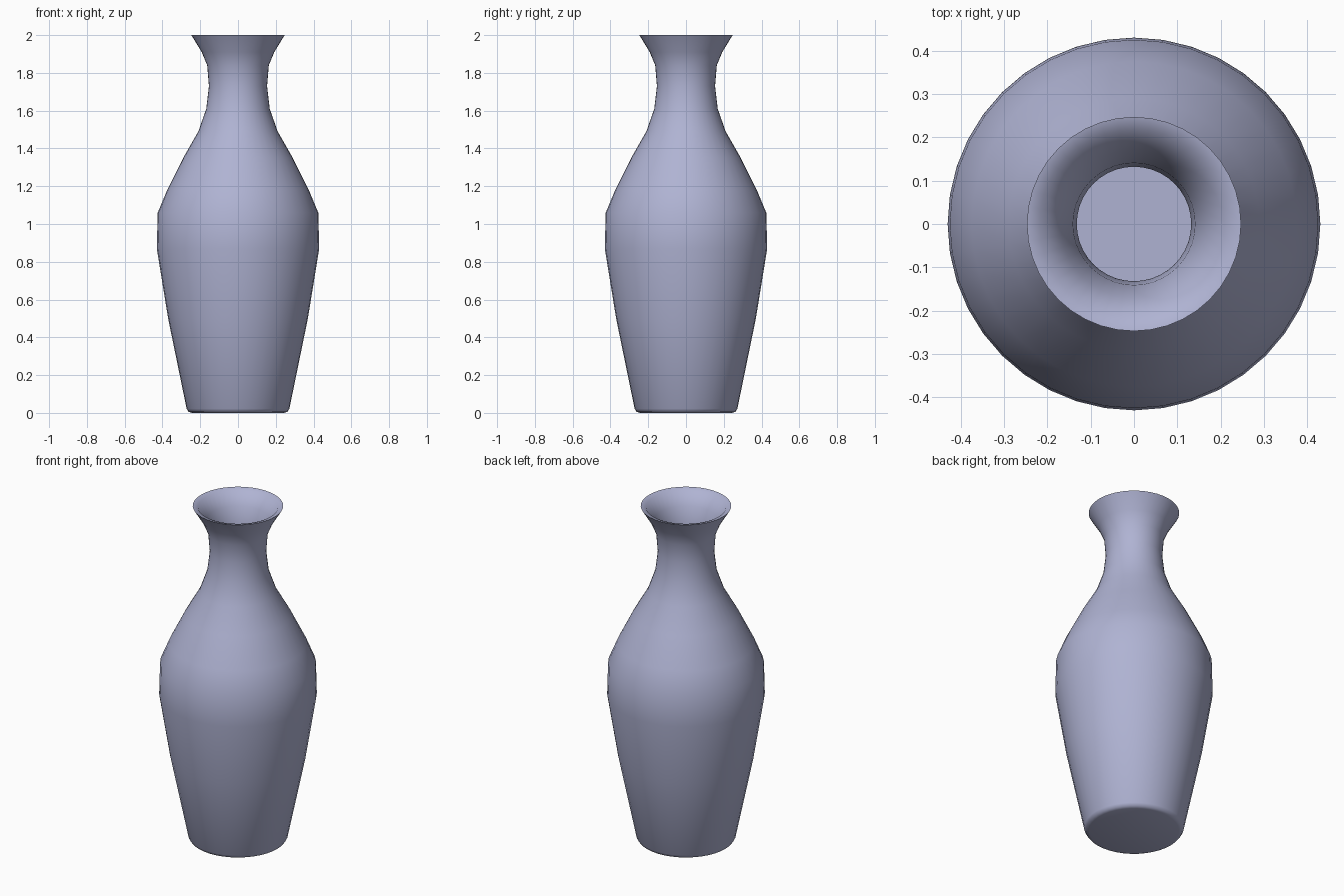
import bpy, bmesh, math

# Remove the default cube
cube = bpy.data.objects.get("Cube")
if cube:
    bpy.data.objects.remove(cube, do_unlink=True)

SEGMENTS = 40

# Glazed ceramic colour
glaze = bpy.data.materials.new("lavender grey ceramic")
glaze.use_nodes = True
colour = (0.43, 0.45, 0.65, 1)
glaze.diffuse_color = colour
glaze.node_tree.nodes["Principled BSDF"].inputs["Base Color"].default_value = colour

# Outer wall from foot to lip, as (radius, height)
outer = [(0.245, 0), (0.262, 0.006), (0.272, 0.022), (0.37, 0.5), (0.43, 0.87),
         (0.425, 1.06), (0.375, 1.18), (0.29, 1.35), (0.21, 1.49), (0.168, 1.61),
         (0.154, 1.73), (0.163, 1.84), (0.192, 1.91), (0.247, 2)]

# Inner wall from lip down to the floor
inner = [(0.218, 1.993), (0.17, 1.92), (0.141, 1.84), (0.132, 1.73), (0.146, 1.61),
         (0.188, 1.48), (0.27, 1.34), (0.352, 1.17), (0.4, 1.05), (0.405, 0.87),
         (0.346, 0.5), (0.25, 0.04)]


def lathe(name, profile, material):
    """Spin a profile around z and close both ends with a centre fan."""
    bm = bmesh.new()
    rings = []
    for radius, z in profile:
        rings.append([bm.verts.new((radius * math.cos(a), radius * math.sin(a), z))
                      for a in (math.tau * i / SEGMENTS for i in range(SEGMENTS))])
    bottom = bm.verts.new((0, 0, profile[0][1]))
    top = bm.verts.new((0, 0, profile[-1][1]))
    for i in range(SEGMENTS):
        j = (i + 1) % SEGMENTS
        for low, high in zip(rings, rings[1:]):
            bm.faces.new((low[i], low[j], high[j], high[i]))
        bm.faces.new((bottom, rings[0][j], rings[0][i]))
        bm.faces.new((top, rings[-1][i], rings[-1][j]))
    mesh = bpy.data.meshes.new(name)
    bm.to_mesh(mesh)
    bm.free()
    mesh.materials.append(material)
    obj = bpy.data.objects.new(name, mesh)
    bpy.context.collection.objects.link(obj)
    return obj


# Hollow vase body in one continuous skin
vase = lathe("vase", outer + inner, glaze)
bpy.ops.object.select_all(action='DESELECT')
vase.select_set(True)
bpy.context.view_layer.objects.active = vase
bpy.ops.object.shade_smooth_by_angle(angle=math.radians(50))
